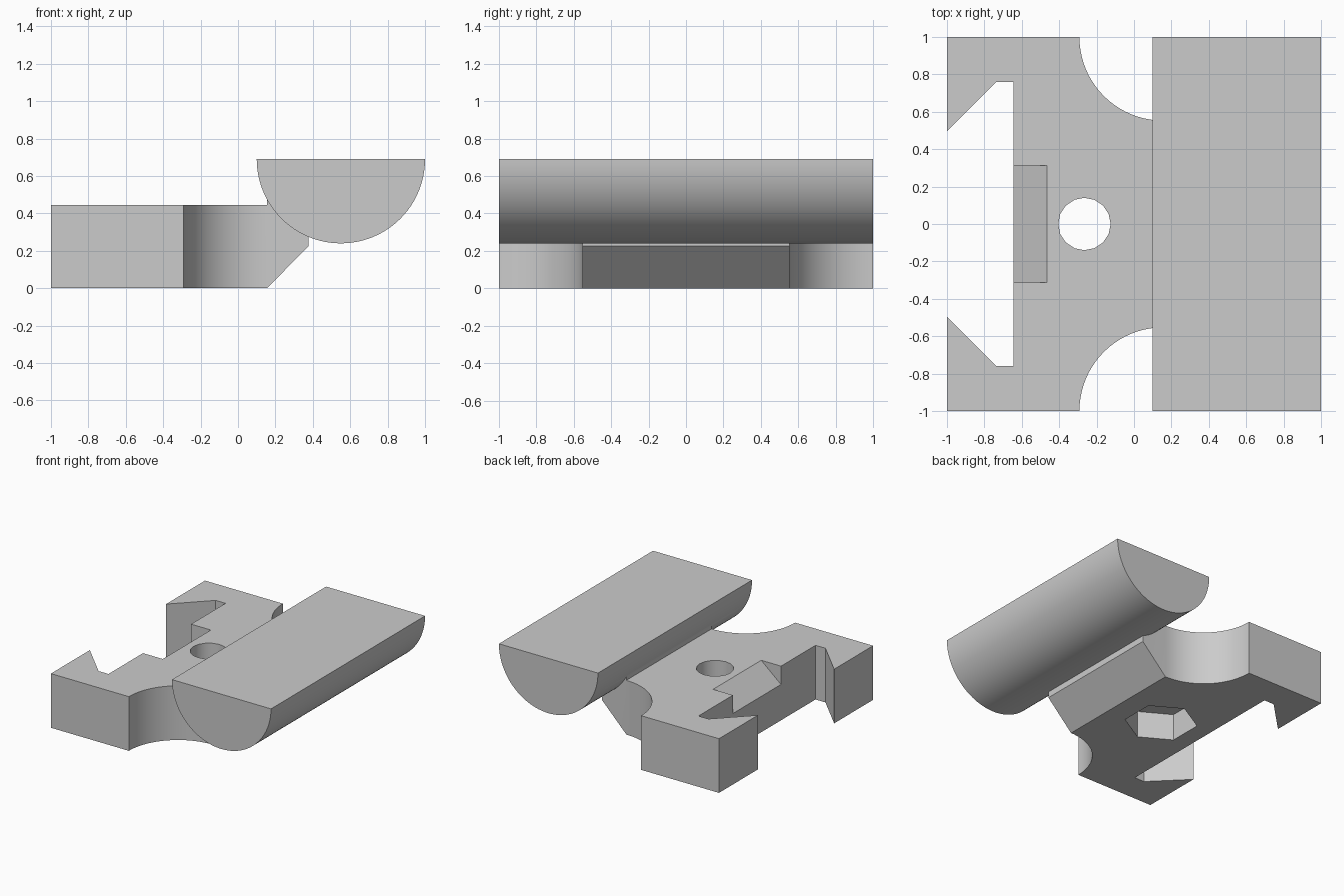
import bpy, bmesh
from math import sin, cos, pi, radians
from mathutils import Vector

old = bpy.data.objects.get("Cube")
if old:
    bpy.data.objects.remove(old, do_unlink=True)

grey = bpy.data.materials.new("plain grey")
grey.use_nodes = True
grey.diffuse_color = (0.6, 0.6, 0.6, 1)
grey.node_tree.nodes["Principled BSDF"].inputs["Base Color"].default_value = grey.diffuse_color


def arc(cx, cy, r, start, end, steps):
    """Points along an arc, angles in degrees."""
    angles = [radians(start + (end - start) * i / steps) for i in range(steps + 1)]
    return [(cx + r * cos(a), cy + r * sin(a)) for a in angles]


def prism(name, profile, low, high, along="z"):
    """Extrude a flat profile along z (xy profile) or y (xz profile)."""
    bm = bmesh.new()
    place = (lambda a, b: (a, b, low)) if along == "z" else (lambda a, b: (a, low, b))
    face = bm.faces.new([bm.verts.new(place(a, b)) for a, b in profile])
    step = Vector((0, 0, high - low)) if along == "z" else Vector((0, high - low, 0))
    new = bmesh.ops.extrude_face_region(bm, geom=[face])["geom"]
    bmesh.ops.translate(bm, vec=step, verts=[v for v in new if isinstance(v, bmesh.types.BMVert)])
    bmesh.ops.recalc_face_normals(bm, faces=bm.faces)
    mesh = bpy.data.meshes.new(name)
    bm.to_mesh(mesh)
    bm.free()
    mesh.materials.append(grey)
    obj = bpy.data.objects.new(name, mesh)
    bpy.context.collection.objects.link(obj)
    return obj


def combine(target, other, operation):
    """Apply a boolean and drop the helper."""
    mod = target.modifiers.new(operation, "BOOLEAN")
    mod.operation, mod.object, mod.solver = operation, other, "EXACT"
    bpy.context.view_layer.objects.active = target
    bpy.ops.object.modifier_apply(modifier=mod.name)
    bpy.data.objects.remove(other, do_unlink=True)


# Base plate: half outline with hooked jaw and rounded side bite, mirrored in y
half = [(-0.645, 0.76), (-0.735, 0.76), (-1, 0.495), (-1, 1)]
half += arc(0.155, 1, 0.447, 180, 270, 20)
outline = half + [(x, -y) for x, y in reversed(half)]
body = prism("bar_clip", outline, 0, 0.445)

# Chamfered tongue carrying the bar
tongue = prism("tongue", [(0.1, 0), (0.155, 0), (0.377, 0.225), (0.377, 0.36),
                          (0.155, 0.51), (0.155, 0.4), (0.1, 0.4)], -0.553, 0.553, "y")
combine(body, tongue, "UNION")

# Sloped notch, round bolt hole and hexagonal nut recess
notch = prism("notch", [(-0.465, 0.445), (-0.465, 0.6), (-0.8, 0.6), (-0.8, 0.165)], -0.312, 0.312, "y")
combine(body, notch, "DIFFERENCE")
hole = prism("hole", arc(-0.265, 0, 0.14, 0, 360, 16)[:-1], -0.1, 0.6)
combine(body, hole, "DIFFERENCE")
nut = prism("nut_recess", arc(-0.265, 0, 0.275, 30, 390, 6)[:-1], -0.1, 0.22)
combine(body, nut, "DIFFERENCE")

# Half-round bar with its flat side up
bar = prism("half_round_bar", arc(0.55, 0.69, 0.45, 180, 360, 48), -1, 1, "y")
combine(body, bar, "UNION")

bpy.ops.object.select_all(action="DESELECT")
body.select_set(True)
bpy.context.view_layer.objects.active = body
bpy.ops.object.shade_smooth_by_angle(angle=radians(30))
